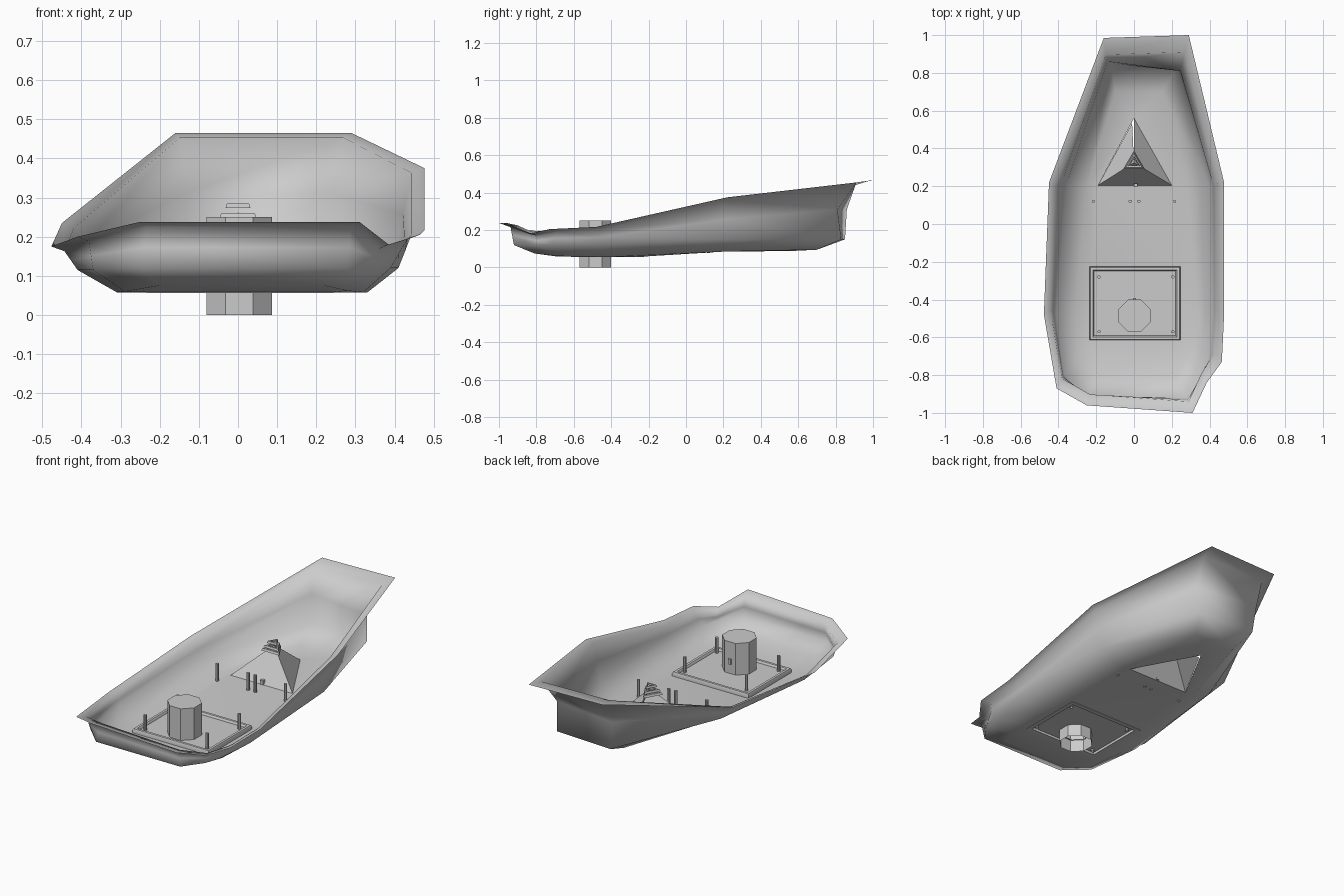
import bpy, bmesh
from math import cos, sin, pi
from mathutils import Vector

if "Cube" in bpy.data.objects:
    bpy.data.objects.remove(bpy.data.objects["Cube"])


def make(name, bm, smooth=None):
    bmesh.ops.recalc_face_normals(bm, faces=bm.faces)
    me = bpy.data.meshes.new(name)
    bm.to_mesh(me)
    bm.free()
    ob = bpy.data.objects.new(name, me)
    bpy.context.collection.objects.link(ob)
    if smooth:
        bpy.context.view_layer.objects.active = ob
        ob.select_set(True)
        bpy.ops.object.shade_smooth_by_angle(angle=smooth)
        ob.select_set(False)
    return ob


def loop(bm, pts):
    return [bm.verts.new(p) for p in pts]


def bridge(bm, a, b):
    n = len(a)
    for i in range(n):
        bm.faces.new((a[i], a[(i + 1) % n], b[(i + 1) % n], b[i]))


def fill(bm, loops):
    edges = []
    for lp in loops:
        for i in range(len(lp)):
            pair = (lp[i], lp[(i + 1) % len(lp)])
            edges.append(bm.edges.get(pair) or bm.edges.new(pair))
    bmesh.ops.triangle_fill(bm, edges=edges, use_beauty=True, normal=(0, 0, 1))


def rect(x0, x1, y0, y1, z):
    return [(x0, y0, z), (x1, y0, z), (x1, y1, z), (x0, y1, z)]


def ring(n, r, x, y, z):
    return [(x + r * cos(2 * pi * (i + .5) / n), y + r * sin(2 * pi * (i + .5) / n), z)
            for i in range(n)]


# hull: uneven flared rim, wall, belly and floor with openings
rim = [(-.16, .985, .465), (-.45, .22, .235), (-.477, -.48, .175), (-.41, -.87, .20),
       (-.25, -.96, .238), (.31, -1.0, .238), (.385, -.84, .18), (.465, -.73, .205),
       (.477, -.48, .217), (.477, .22, .375), (.29, 1.0, .465)]
belly = [(-.12, .85, .15), (-.36, .2, .14), (-.41, -.48, .115), (-.37, -.8, .115),
         (-.25, -.92, .12), (.28, -.92, .12), (.36, -.81, .12), (.39, -.72, .12),
         (.41, -.48, .12), (.40, .2, .15), (.23, .83, .15)]
keel = [(-.1, .7, .095), (-.25, .2, .085), (-.31, -.48, .058), (-.29, -.7, .06),
        (-.2, -.81, .075), (.22, -.81, .075), (.28, -.7, .062), (.32, -.6, .058),
        (.33, -.4, .057), (.28, .2, .085), (.15, .7, .095)]
lip = [(x * .93, y * (.91 if y > 0 else .94), z - .012) for x, y, z in rim]
mid = [tuple((Vector(a) + Vector(b)) / 2) for a, b in zip(lip, belly)]
mid[0], mid[-1] = (-.14, .86, .31), (.245, .81, .31)   # stern wall dips inward
A, B, C = (-.19, .205, .085), (.2, .205, .085), (0, .56, .088)
bm = bmesh.new()
rings = [loop(bm, r) for r in (rim, lip, mid, belly, keel)]
for a, b in zip(rings, rings[1:]):
    bridge(bm, a, b)
fill(bm, [rings[-1], loop(bm, rect(-.225, .235, -.605, -.235, .058)), loop(bm, [A, B, C])])
make("hull", bm, 1.75)

# hatch plate with a round opening for the drum
bm = bmesh.new()
fill(bm, [loop(bm, rect(-.22, .23, -.6, -.24, .07)), loop(bm, ring(8, .083, 0, -.485, .07))])
make("hatch_plate", bm)

# raised rounded frame around the hatch plate
bm = bmesh.new()
rs = [loop(bm, rect(-.235 + d, .245 - d, -.615 + d, -.225 - d, z))
      for d, z in ((0, .056), (0, .074), (.004, .082), (.018, .082), (.024, .074), (.024, .056))]
for i in range(len(rs)):
    bridge(bm, rs[i], rs[(i + 1) % len(rs)])
make("hatch_frame", bm, .9)

# eight-sided drum, open below
bm = bmesh.new()
lo, hi = loop(bm, ring(8, .091, .003, -.485, 0)), loop(bm, ring(8, .091, .003, -.485, .25))
bridge(bm, lo, hi)
bm.faces.new(hi)
make("drum", bm)

# upright pins
pins = [(x, y, .058) for x in (-.185, .205) for y in (-.28, -.57)]
pins += [(x, .12, .078) for x in (-.215, -.02, .025, .215)]
for i, (x, y, z) in enumerate(pins):
    bm = bmesh.new()
    lo, hi = loop(bm, ring(8, .009, x, y, z)), loop(bm, ring(8, .009, x, y, z + .1))
    bridge(bm, lo, hi)
    bm.faces.new(hi)
    make(f"pin_{i + 1}", bm)

# three-sided spire, its left panel stopping short of the rear corner
top = Vector((0, .325, .262))
bm = bmesh.new()
for p, q in ((A, B), (B, C), ((-.01, .535, .09), A)):
    bm.faces.new(loop(bm, [p, q, top]))
make("spire", bm)

# small triangular frames around the spire tip
for i, (w, z) in enumerate(((.058, .23), (.048, .248), (.032, .273))):
    bm = bmesh.new()
    rs = []
    for s, dz in ((1, 0), (.88, .012), (.6, .012), (.65, 0)):
        k = w * s
        rs.append(loop(bm, [(-k, .325 - .6 * k, z + dz), (k, .325 - .6 * k, z + dz),
                            (0, .325 + 1.1 * k, z + dz)]))
    for j in range(4):
        bridge(bm, rs[j], rs[(j + 1) % 4])
    make(f"tip_frame_{i + 1}", bm)

# peg at the foot of the spire, and a latch on the drum's rear face
for name, x, y, z, w, h in (("foot_peg", .01, .205, .1, .018, .024),
                            ("drum_latch", .003, -.4, .14, .016, .03)):
    bm = bmesh.new()
    box = (x - w / 2, x + w / 2, y - w / 2, y + w / 2)
    lo, hi = loop(bm, rect(*box, z - h / 2)), loop(bm, rect(*box, z + h / 2))
    bridge(bm, lo, hi)
    bm.faces.new(lo)
    bm.faces.new(hi)
    make(name, bm)
